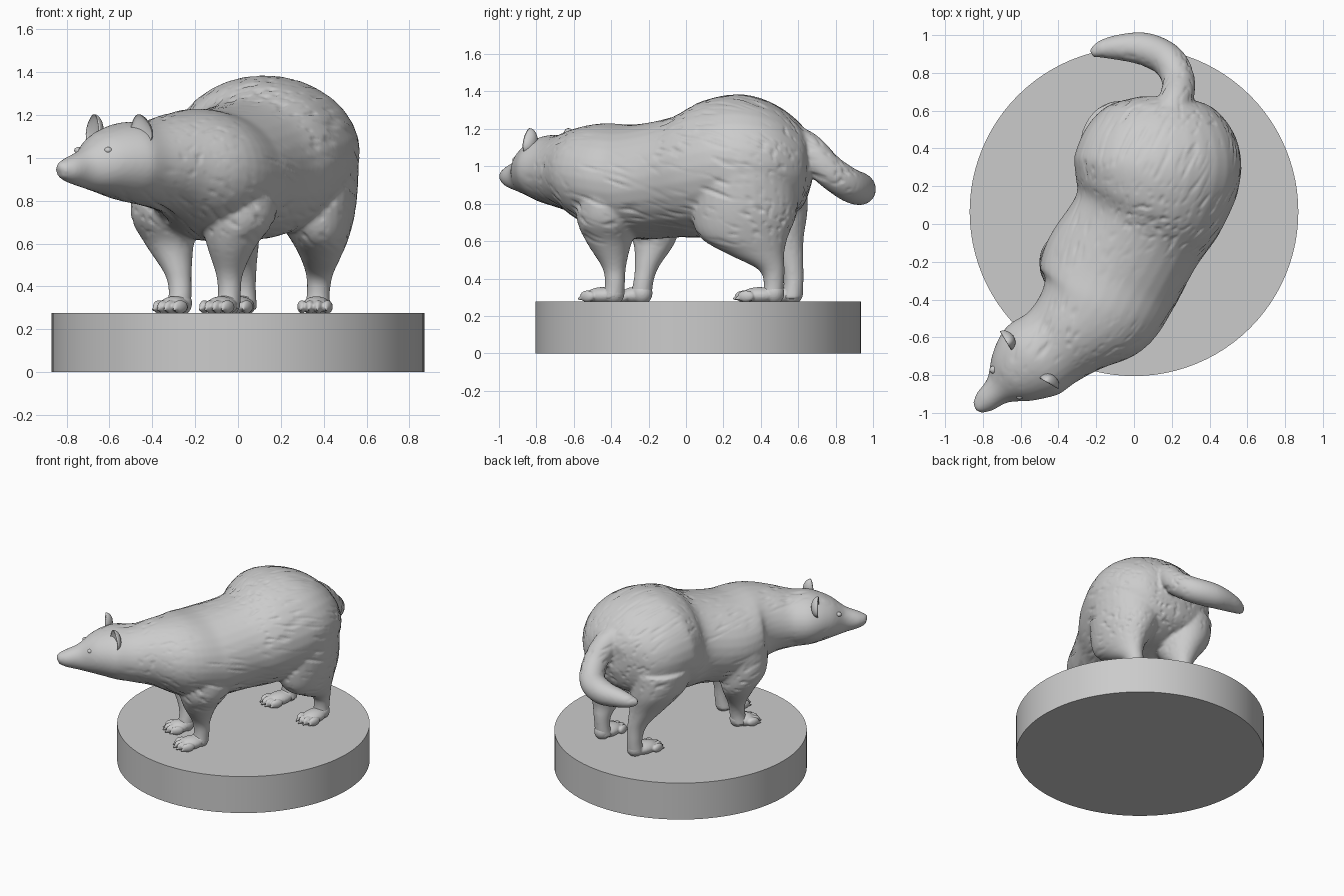
import bpy, bmesh, math
from mathutils import Vector, Matrix, noise

if "Cube" in bpy.data.objects:
    bpy.data.objects.remove(bpy.data.objects["Cube"])

TOP = 0.277  # top of the plinth


def spline(rows, steps=6):
    """Catmull-Rom interpolation through rows of numbers."""
    out = []
    for i in range(len(rows) - 1):
        a, b, c, d = (rows[max(0, min(len(rows) - 1, i + k))] for k in (-1, 0, 1, 2))
        for s in range(steps):
            t = s / steps
            out.append([0.5 * (2 * q + (r - p) * t + (2 * p - 5 * q + 4 * r - u) * t * t
                               + (3 * q - p - 3 * r + u) * t ** 3)
                        for p, q, r, u in zip(a, b, c, d)])
    return out + [list(rows[-1])]


def loft(bm, rings, n=32):
    """Closed skin over rings given as (centre, axis_u, axis_v)."""
    loops = []
    for c, u, v in rings:
        loops.append([bm.verts.new(c + u * math.cos(2 * math.pi * k / n) + v * math.sin(2 * math.pi * k / n))
                      for k in range(n)])
    for a, b in zip(loops, loops[1:]):
        for k in range(n):
            bm.faces.new((a[k], a[(k + 1) % n], b[(k + 1) % n], b[k]))
    bm.faces.new(loops[0][::-1])
    bm.faces.new(loops[-1])


def ball(bm, loc, size, yaw=0.0):
    m = Matrix.Translation(loc) @ Matrix.Rotation(yaw, 4, 'Z') @ Matrix.Diagonal((*size, 1))
    return bmesh.ops.create_uvsphere(bm, u_segments=24, v_segments=16, radius=1, matrix=m)['verts']


def finish(bm, name, voxel=0, smooth=0):
    """Make an object; optionally fuse overlapping volumes and smooth them."""
    bmesh.ops.recalc_face_normals(bm, faces=bm.faces)
    me = bpy.data.meshes.new(name)
    bm.to_mesh(me)
    bm.free()
    ob = bpy.data.objects.new(name, me)
    bpy.context.collection.objects.link(ob)
    if voxel:
        r = ob.modifiers.new('fuse', 'REMESH')
        r.mode, r.voxel_size = 'VOXEL', voxel
        s = ob.modifiers.new('soften', 'SMOOTH')
        s.factor, s.iterations = 0.5, smooth
        dg = bpy.context.evaluated_depsgraph_get()
        new = bpy.data.meshes.new_from_object(ob.evaluated_get(dg))
        ob.modifiers.clear()
        ob.data = new
    for p in ob.data.polygons:
        p.use_smooth = True
    return ob


# Plinth
bpy.ops.mesh.primitive_cylinder_add(vertices=96, radius=0.87, depth=TOP, location=(0, 0.065, TOP / 2))
bpy.context.object.name = 'plinth'
bpy.ops.object.shade_smooth_by_angle()

# Trunk and head: x, y, half width, top z, bottom z
trunk = [(0.13, 0.675, 0.10, 1.12, 0.92), (0.13, 0.62, 0.28, 1.22, 0.78), (0.13, 0.48, 0.40, 1.33, 0.70),
         (0.125, 0.30, 0.445, 1.385, 0.66), (0.08, 0.11, 0.41, 1.355, 0.62), (0.01, -0.04, 0.37, 1.27, 0.62),
         (-0.12, -0.26, 0.38, 1.225, 0.61), (-0.20, -0.44, 0.345, 1.23, 0.66), (-0.32, -0.56, 0.26, 1.205, 0.74),
         (-0.43, -0.65, 0.225, 1.17, 0.775), (-0.54, -0.725, 0.225, 1.165, 0.80), (-0.64, -0.81, 0.165, 1.12, 0.835),
         (-0.72, -0.88, 0.085, 1.045, 0.86), (-0.79, -0.94, 0.062, 1.005, 0.885), (-0.83, -0.975, 0.035, 0.98, 0.91)]
body = bmesh.new()
rows = spline(trunk)
rings = []
for i, (x, y, w, zt, zb) in enumerate(rows):
    a, b = rows[max(0, i - 3)], rows[min(len(rows) - 1, i + 3)]
    d = Vector((b[0] - a[0], b[1] - a[1], 0)).normalized()
    rings.append((Vector((x, y, (zt + zb) / 2)), Vector((-d.y, d.x, 0)) * w, Vector((0, 0, (zt - zb) / 2))))
loft(body, rings)
ball(body, (-0.815, -0.965, 0.955), (0.032, 0.032, 0.03))

# Legs: x, y, z, radius x, radius y
legs = {
    'front_right': [(0.0, -0.38, 0.92, .19, .20), (0.0, -0.41, 0.72, .175, .175), (-0.03, -0.41, 0.59, .115, .12),
                    (-0.04, -0.385, 0.46, .064, .064), (-0.04, -0.38, 0.37, .054, .054), (-0.05, -0.39, 0.29, .06, .06)],
    'front_left': [(-0.31, -0.22, 0.92, .18, .20), (-0.335, -0.20, 0.73, .165, .165), (-0.32, -0.17, 0.60, .115, .115),
                   (-0.28, -0.21, 0.46, .064, .064), (-0.27, -0.23, 0.37, .054, .054), (-0.28, -0.24, 0.29, .06, .06)],
    'hind_right': [(0.32, 0.31, 0.95, .245, .29), (0.35, 0.31, 0.76, .20, .285), (0.38, 0.31, 0.62, .135, .235),
                   (0.385, 0.375, 0.53, .092, .15), (0.38, 0.455, 0.45, .062, .072), (0.375, 0.47, 0.37, .054, .054),
                   (0.37, 0.46, 0.29, .06, .058)],
    'hind_left': [(-0.08, 0.40, 0.92, .21, .25), (-0.07, 0.43, 0.76, .18, .22), (-0.02, 0.48, 0.62, .12, .15),
                  (0.02, 0.55, 0.50, .068, .078), (0.03, 0.575, 0.39, .054, .054), (0.03, 0.565, 0.29, .06, .058)],
}
for rows in legs.values():
    loft(body, [(Vector(r[:3]), Vector((r[3], 0, 0)), Vector((0, r[4], 0))) for r in spline(rows)])

# Tail: x, y, z, radius
tail = spline([(0.17, 0.54, 1.15, .09), (0.22, 0.65, 1.09, .09), (0.235, 0.76, 0.98, .088), (0.18, 0.865, 0.905, .09),
               (0.06, 0.925, 0.88, .088), (-0.07, 0.935, 0.875, .07), (-0.17, 0.925, 0.87, .048), (-0.225, 0.90, 0.865, .022)])
rings = []
for i, r in enumerate(tail):
    d = (Vector(tail[min(len(tail) - 1, i + 1)][:3]) - Vector(tail[max(0, i - 1)][:3])).normalized()
    u = d.cross(Vector((0, 0, 1))).normalized()
    rings.append((Vector(r[:3]), u * r[3], u.cross(d) * r[3]))
loft(body, rings)
animal = finish(body, 'body', 0.0105, 9)

# Fur grooves combed along the body
flow = Vector((0.42, 0.86, -0.28)).normalized()
shifts = []
for v in animal.data.vertices:
    p = v.co
    q = (p - flow * p.dot(flow) * 0.88) * 38
    depth = max(0.0, noise.noise(q) - 0.12) * 0.016
    patch = min(1.0, max(0.0, 0.55 + 1.6 * noise.noise(p * 3.5)))
    fade = min(1.0, max(0.0, (p.z - 0.5) * 5)) * min(1.0, max(0.0, (p.y + 0.9) * 4))
    shifts.append(v.normal * (-depth * patch * fade))
for v, s in zip(animal.data.vertices, shifts):
    v.co += s

# Paws: heel xy, toe xy
paws = {'front_right': ((-0.045, -0.385), (-0.115, -0.525)), 'front_left': ((-0.27, -0.235), (-0.335, -0.335)),
        'hind_right': ((0.375, 0.47), (0.355, 0.30)), 'hind_left': ((0.03, 0.57), (-0.025, 0.40))}
for name, (heel, toe) in paws.items():
    bm = bmesh.new()
    h, t = Vector((*heel, 0)), Vector((*toe, 0))
    d = (t - h).normalized()
    side = Vector((d.y, -d.x, 0))
    yaw = math.atan2(d.x, -d.y)
    up = Vector((0, 0, TOP))
    ball(bm, h.lerp(t, 0.45) + up + Vector((0, 0, 0.032)), (0.068, (t - h).length * 0.58, 0.045), yaw)
    ball(bm, h + up + Vector((0, 0, 0.045)), (0.056, 0.056, 0.06), yaw)
    for k in (-1.5, -0.5, 0.5, 1.5):
        c = t + side * k * 0.04 - d * abs(k) * 0.018 + up
        ball(bm, c + Vector((0, 0, 0.028)), (0.022, 0.046, 0.031), yaw + k * 0.12)
        ball(bm, c + d * 0.042 + Vector((0, 0, 0.016)), (0.007, 0.018, 0.009), yaw + k * 0.12)
    finish(bm, name + '_paw', 0.006, 2)

# Ears (cupped shells) and eyes, mirrored about the head axis
fwd = Vector((-0.70, -0.71, 0))
side = Vector((-fwd.y, fwd.x, 0))
yaw = math.atan2(fwd.x, -fwd.y)
for label, s in (('left', 1), ('right', -1)):
    bm = bmesh.new()
    ball(bm, (0, 0, 0), (1, 1, 1))
    centre = Vector((-0.56, -0.725, 1.13)) - side * s * 0.155
    m = Matrix.Translation(centre) @ Matrix.Rotation(yaw + s * -0.25, 4, 'Z') @ Matrix.Rotation(s * 0.2, 4, 'Y')
    for v in bm.verts:
        x, y, z = v.co
        y = y if y > 0 else -0.35 * y
        v.co = m @ Vector((x * 0.056 * (1 - 0.3 * z), y * 0.05 - 0.01, z * 0.075))
    finish(bm, label + '_ear')
    bm = bmesh.new()
    ball(bm, Vector((-0.675, -0.84, 1.035)) - side * s * 0.098, (0.02, 0.02, 0.016), yaw)
    finish(bm, label + '_eye')
